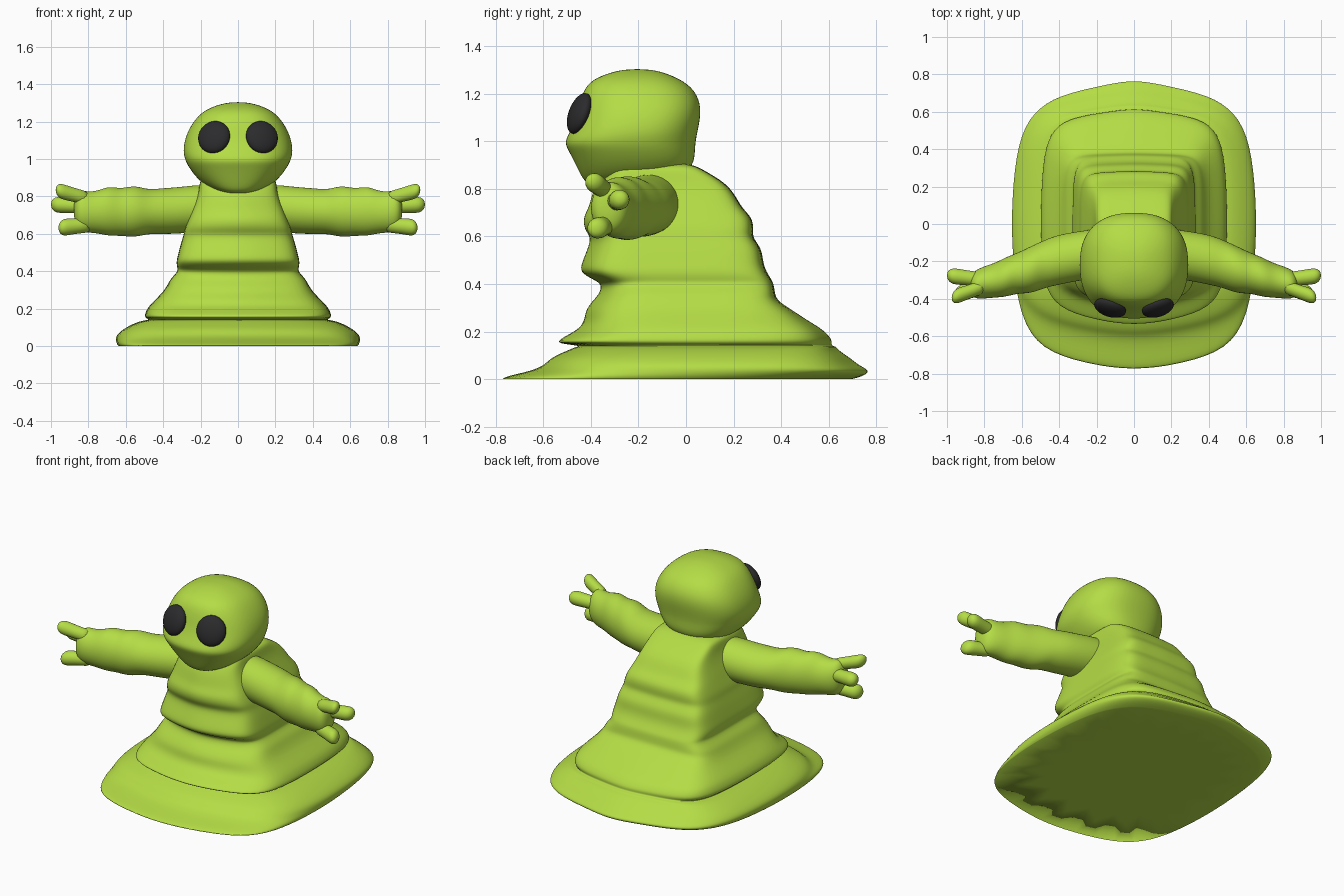
import bpy, bmesh, math
from mathutils import Matrix, Euler

if "Cube" in bpy.data.objects:
    bpy.data.objects.remove(bpy.data.objects["Cube"])


def material(name, rgb):
    m = bpy.data.materials.new(name)
    m.diffuse_color = (*rgb, 1)
    m.use_nodes = True
    m.node_tree.nodes["Principled BSDF"].inputs["Base Color"].default_value = m.diffuse_color
    return m


GREEN = material("slime green", (0.46, 0.72, 0.06))
BLACK = material("eye black", (0.024, 0.024, 0.026))


def finish(name, bm, mat, mirror=False, subdiv=0):
    bmesh.ops.recalc_face_normals(bm, faces=bm.faces)
    mesh = bpy.data.meshes.new(name)
    for f in bm.faces:
        f.smooth = True
    bm.to_mesh(mesh)
    bm.free()
    mesh.materials.append(mat)
    ob = bpy.data.objects.new(name, mesh)
    bpy.context.collection.objects.link(ob)
    if mirror:
        ob.modifiers.new("mirror", 'MIRROR').use_mirror_merge = False
    if subdiv:
        s = ob.modifiers.new("smooth", 'SUBSURF')
        s.levels = s.render_levels = subdiv
    return ob


def loft(name, rings, mirror=False, subdiv=2, flat_start=False):
    """Skin a list of closed rings and cap both ends."""
    bm = bmesh.new()
    vs = [[bm.verts.new(p) for p in r] for r in rings]
    n = len(rings[0])
    for a, b in zip(vs, vs[1:]):
        for i in range(n):
            j = (i + 1) % n
            bm.faces.new((a[i], a[j], b[j], b[i]))
    base = bm.faces.new(vs[0][::-1])
    bm.faces.new(vs[-1])
    if flat_start:
        layer = bm.edges.layers.float.new("crease_edge")
        for e in base.edges:
            e[layer] = 1.0
    return finish(name, bm, GREEN, mirror, subdiv)


# Skirted body: outline blends from a pointed oval to a boxy torso
LOW = [(0, 1), (.28, .94), (.6, .87), (.82, .74), (.95, .5), (1, .1),
       (1, -.25), (.95, -.62), (.78, -.85), (.4, -.95), (0, -1)]
HIGH = [(0, 1), (.35, .99), (.69, .98), (.92, .93), (1, .7), (1, .2),
        (1, -.2), (1, -.6), (.9, -.82), (.45, -.94), (0, -1)]


def body_ring(z, w, front, back):
    t = min(z / .36, 1)
    yc, hd = (front + back) / 2, (back - front) / 2
    half = [((a[0] * (1 - t) + b[0] * t) * w, yc + (a[1] * (1 - t) + b[1] * t) * hd, z)
            for a, b in zip(LOW, HIGH)]
    return half + [(-x, y, zz) for x, y, zz in half[-2:0:-1]]


# height, half width, front, back
BODY = [(0, .64, -.785, .71), (.012, .65, -.77, .76), (.035, .655, -.66, .79), (.06, .65, -.605, .735),
        (.09, .615, -.58, .70), (.12, .56, -.51, .65), (.137, .51, -.47, .64),
        (.140, .47, -.45, .62), (.150, .495, -.55, .62), (.165, .50, -.545, .62),
        (.19, .49, -.50, .60), (.215, .475, -.455, .57), (.25, .44, -.435, .51),
        (.29, .40, -.43, .45), (.33, .375, -.40, .385), (.36, .36, -.37, .375),
        (.40, .32, -.36, .37), (.42, .325, -.40, .36), (.45, .33, -.455, .34),
        (.49, .32, -.445, .325), (.55, .305, -.42, .32), (.595, .29, -.405, .28),
        (.63, .285, -.435, .285), (.68, .265, -.44, .28), (.72, .25, -.415, .235),
        (.78, .225, -.40, .205), (.83, .21, -.38, .16), (.87, .205, -.35, .09),
        (.90, .195, -.32, .04), (.91, .12, -.27, -.03)]
loft("body", [body_ring(*r) for r in BODY], flat_start=True)


# Head: squarish oval cross-sections
def head_ring(z, w, front, back, n=24):
    yc, hd = (front + back) / 2, (back - front) / 2
    ring = []
    for i in range(n):
        a = 2 * math.pi * i / n
        c, s = math.cos(a), math.sin(a)
        ring.append((math.copysign(abs(c) ** .82, c) * w,
                     yc + math.copysign(abs(s) ** .82, s) * hd, z))
    return ring


HEAD = [(.815, .04, -.38, -.26), (.825, .10, -.42, -.14), (.85, .165, -.44, -.02),
        (.90, .225, -.465, .035), (.96, .268, -.495, .04), (.995, .285, -.515, .042),
        (1.04, .296, -.49, .05), (1.10, .288, -.465, .063), (1.16, .265, -.45, .063),
        (1.22, .225, -.43, .035), (1.26, .18, -.395, -.02), (1.29, .11, -.32, -.09),
        (1.304, .04, -.25, -.16)]
loft("head", [head_ring(*r) for r in HEAD])


# Arms and fingers: ellipses threaded along x
def limb_ring(x, y, z, ry, rz, n=14):
    return [(x, y + ry * math.cos(2 * math.pi * i / n), z + rz * math.sin(2 * math.pi * i / n))
            for i in range(n)]


ARM = [(.14, -.15, .735, .13, .13), (.22, -.16, .735, .135, .13), (.32, -.175, .725, .137, .128),
       (.42, -.195, .72, .137, .126), (.48, -.215, .718, .132, .122), (.54, -.24, .72, .13, .14),
       (.59, -.255, .718, .12, .137), (.63, -.265, .716, .112, .13), (.69, -.285, .722, .108, .137),
       (.74, -.30, .717, .096, .120), (.79, -.31, .715, .09, .112), (.84, -.322, .722, .082, .115),
       (.868, -.325, .725, .06, .085), (.878, -.325, .727, .02, .03)]
loft("arm", [limb_ring(*r) for r in ARM], mirror=True)


def finger(name, start, end, r):
    rings = []
    for t, k in ((0, 1), (.35, .92), (.65, 1), (.85, 1.05), (.95, .75), (1, .3)):
        p = [a + (b - a) * t for a, b in zip(start, end)]
        rings.append(limb_ring(*p, r * k, r * k))
    loft(name, rings, mirror=True, subdiv=1)


finger("upper_finger", (.79, -.33, .785), (.975, -.395, .835), .041)
finger("middle_finger", (.79, -.30, .745), (1.0, -.275, .757), .043)
finger("lower_finger", (.78, -.33, .65), (.96, -.38, .632), .045)

# Eyes: flattened ovals leaning back and outward on the face
bm = bmesh.new()
tilt = Matrix.Translation((.128, -.448, 1.117)) @ Euler(
    (math.radians(-20), 0, math.radians(17))).to_matrix().to_4x4()
bmesh.ops.create_uvsphere(bm, u_segments=32, v_segments=18, radius=1,
                          matrix=tilt @ Matrix.Diagonal((.088, .04, .09, 1)))
finish("eye", bm, BLACK, mirror=True)
